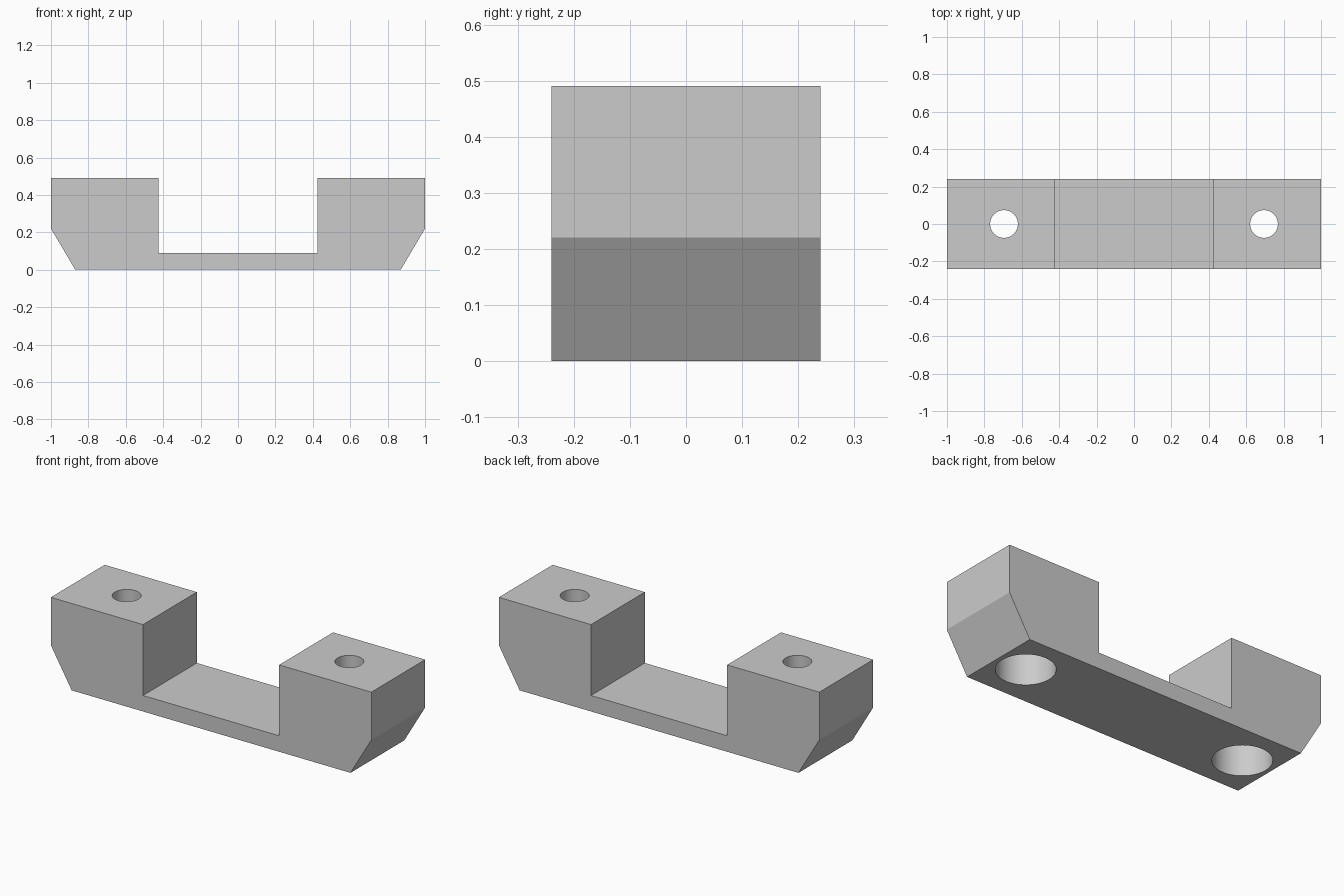
import bpy
import bmesh

if "Cube" in bpy.data.objects:
    bpy.data.objects.remove(bpy.data.objects["Cube"], do_unlink=True)

HALF_DEPTH = 0.24
HOLE_X = 0.695
BORE_DEPTH = 0.28

grey = bpy.data.materials.new("plain_grey")
grey.use_nodes = True
colour = (0.6, 0.6, 0.6, 1)
grey.diffuse_color = colour
grey.node_tree.nodes["Principled BSDF"].inputs["Base Color"].default_value = colour


def add_bracket():
    # Half outline in x, z, mirrored to make the full side profile
    half = [(0.87, 0), (1, 0.22), (1, 0.49), (0.425, 0.49), (0.425, 0.09)]
    outline = half + [(-x, z) for x, z in reversed(half)]
    bm = bmesh.new()
    face = bm.faces.new([bm.verts.new((x, -HALF_DEPTH, z)) for x, z in outline])
    extruded = bmesh.ops.extrude_face_region(bm, geom=[face])["geom"]
    verts = [v for v in extruded if isinstance(v, bmesh.types.BMVert)]
    bmesh.ops.translate(bm, verts=verts, vec=(0, 2 * HALF_DEPTH, 0))
    bmesh.ops.recalc_face_normals(bm, faces=bm.faces)
    mesh = bpy.data.meshes.new("bracket")
    bm.to_mesh(mesh)
    bm.free()
    mesh.materials.append(grey)
    obj = bpy.data.objects.new("bracket", mesh)
    bpy.context.collection.objects.link(obj)
    return obj


def cut_hole(target, x, radius, bottom, top):
    bpy.ops.mesh.primitive_cylinder_add(
        vertices=64, radius=radius, depth=top - bottom,
        location=(x, 0, (top + bottom) / 2))
    cutter = bpy.context.object
    cutter.name = "hole_cutter"
    cutter.hide_render = True
    cutter.data.materials.append(grey)
    mod = target.modifiers.new("hole", "BOOLEAN")
    mod.operation = "DIFFERENCE"
    mod.solver = "EXACT"
    mod.object = cutter
    bpy.ops.object.select_all(action="DESELECT")
    target.select_set(True)
    bpy.context.view_layer.objects.active = target
    bpy.ops.object.modifier_apply(modifier=mod.name)
    bpy.data.objects.remove(cutter, do_unlink=True)


bracket = add_bracket()

# Bolt holes with wide counterbores from below
for side in (-1, 1):
    cut_hole(bracket, side * HOLE_X, 0.15, -0.1, BORE_DEPTH)
    cut_hole(bracket, side * HOLE_X, 0.074, -0.1, 0.6)

bpy.ops.object.shade_smooth_by_angle()
